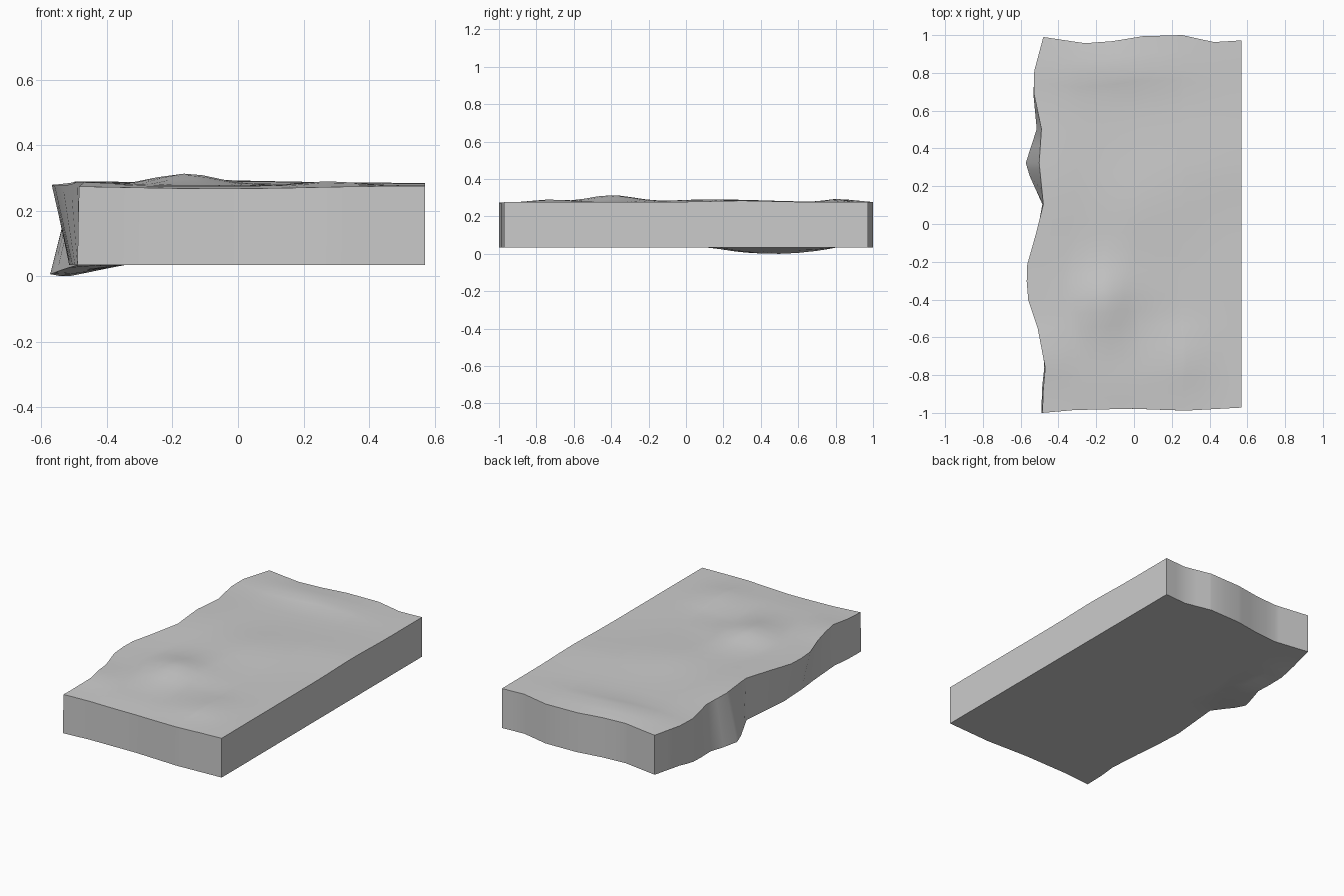
import bpy, bmesh
from math import exp

if "Cube" in bpy.data.objects:
    bpy.data.objects.remove(bpy.data.objects["Cube"])

RIGHT = 0.57
# left edge: (y, x at top, x at bottom)
LEFT = [(-1, -.485, -.49), (-.87, -.48, -.487), (-.76, -.47, -.475), (-.55, -.51, -.49),
        (-.4, -.56, -.505), (-.3, -.568, -.51), (-.21, -.565, -.515), (-.05, -.52, -.50),
        (.11, -.48, -.485), (.26, -.495, -.552), (.33, -.502, -.573), (.51, -.49, -.515),
        (.7, -.53, -.533), (.82, -.528, -.525), (1, -.48, -.48)]
# front and back edges: (fraction across, y)
FRONT = [(0, -1.0), (.16, -.985), (.45, -.978), (.72, -.988), (1, -.972)]
BACK = [(0, .99), (.21, .957), (.35, .968), (.5, .994), (.7, 1.0), (.86, .963), (1, .972)]
# top swells: x, y, radius x, radius y, height
BUMPS = [(-.16, -.40, .14, .18, .036), (-.45, .2, .2, .35, .013), (.05, .1, .25, .25, .013),
         (.45, .3, .3, .22, .008), (-.1, .82, .35, .1, .017), (-.48, -.7, .15, .12, .013),
         (.28, -.7, .12, .15, .014), (-.05, -1, .4, .12, -.010), (.1, -.52, .15, .12, -.006)]


def interp(pts, t, k=1):
    for a, b in zip(pts, pts[1:]):
        if t <= b[0]:
            f = (t - a[0]) / (b[0] - a[0])
            return a[k] + (b[k] - a[k]) * f
    return pts[-1][k]


def top_z(x, y):
    return .277 + sum(h * exp(-((x - cx) / rx) ** 2 - ((y - cy) / ry) ** 2)
                      for cx, cy, rx, ry, h in BUMPS)


def bottom_z(x, y):
    # sagging lip along the back half of the ragged edge
    side = min(1, max(0, (-.36 - x) / .14))
    along = max(0, 1 - ((y - .47) / .34) ** 2)
    return .035 - .035 * side * along


def refine(vals):
    return [v for a, b in zip(vals, vals[1:]) for v in (a, (a + b) / 2)] + [vals[-1]]


rows = refine([p[0] for p in LEFT])
cols = refine(sorted({p[0] for p in FRONT + BACK}))
bm = bmesh.new()


def sheet(k, zfun, flip):
    grid = []
    for r in rows:
        line = []
        for s in cols:
            x = interp(LEFT, r, k) * (1 - s) + RIGHT * s
            v = (r + 1) / 2
            y = interp(FRONT, s) * (1 - v) + interp(BACK, s) * v
            line.append(bm.verts.new((x, y, zfun(x, y))))
        grid.append(line)
    for a, b in zip(grid, grid[1:]):
        for i in range(len(cols) - 1):
            f = [a[i], a[i + 1], b[i + 1], b[i]]
            bm.faces.new(f[::-1] if flip else f)
    # boundary loop, anticlockwise
    return (grid[0][:-1] + [g[-1] for g in grid[:-1]] + grid[-1][:0:-1]
            + [g[0] for g in grid[:0:-1]])


# top and underside sheets joined by walls
top = sheet(1, top_z, False)
low = sheet(2, bottom_z, True)
for i in range(len(top)):
    j = (i + 1) % len(top)
    bm.faces.new((low[i], low[j], top[j], top[i]))
bmesh.ops.recalc_face_normals(bm, faces=bm.faces[:])

mesh = bpy.data.meshes.new("rock_slab")
bm.to_mesh(mesh)
bm.free()
slab = bpy.data.objects.new("rock_slab", mesh)
bpy.context.collection.objects.link(slab)
bpy.context.view_layer.objects.active = slab
slab.select_set(True)
bpy.ops.object.shade_smooth_by_angle(angle=.7)
